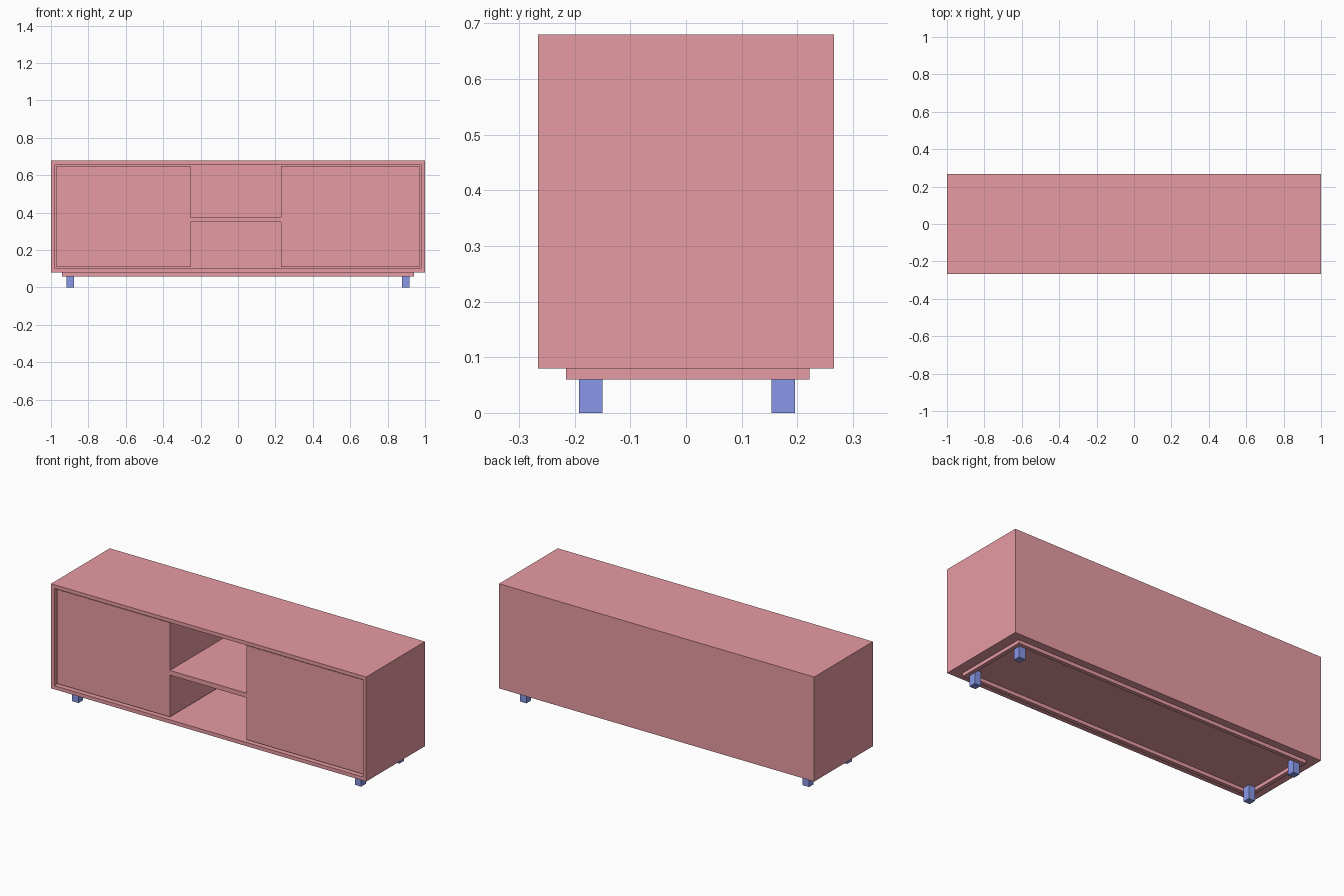
import bpy
import bmesh

if "Cube" in bpy.data.objects:
    bpy.data.objects.remove(bpy.data.objects["Cube"])


def material(name, color):
    m = bpy.data.materials.new(name)
    m.diffuse_color = color
    m.use_nodes = True
    m.node_tree.nodes["Principled BSDF"].inputs["Base Color"].default_value = m.diffuse_color
    return m


RED = material("red_paint", (0.8, 0.33, 0.37, 1))
BLUE = material("blue_paint", (0.25, 0.31, 0.8, 1))


def box(name, x, y, z, mat=RED, wall=0, depth=0):
    """Box from (min, max) ranges; wall/depth hollow it out from the front."""
    bm = bmesh.new()
    bmesh.ops.create_cube(bm, size=1)
    for v in bm.verts:
        v.co = [r[0] if c < 0 else r[1] for c, r in zip(v.co, (x, y, z))]
    bm.normal_update()
    if wall:
        front = min(bm.faces, key=lambda f: f.calc_center_median().y)
        bmesh.ops.inset_region(bm, faces=[front], thickness=wall)
        face = bmesh.ops.extrude_discrete_faces(bm, faces=[front])["faces"][0]
        bmesh.ops.translate(bm, verts=face.verts, vec=(0, depth, 0))
    bmesh.ops.recalc_face_normals(bm, faces=bm.faces)
    mesh = bpy.data.meshes.new(name)
    bm.to_mesh(mesh)
    bm.free()
    mesh.materials.append(mat)
    obj = bpy.data.objects.new(name, mesh)
    bpy.context.collection.objects.link(obj)
    return obj


# Cabinet carcass, open at the front
box("carcass", (-1, 1), (-0.266, 0.266), (0.08, 0.68), wall=0.03, depth=0.512)

# Recessed doors with the dividers behind them
FRONT, BACK = -0.253, 0.246
LEFT, RIGHT = -0.255, 0.23
box("left_door", (-0.97, LEFT), (FRONT, FRONT + 0.025), (0.11, 0.65))
box("right_door", (RIGHT, 0.97), (FRONT, FRONT + 0.025), (0.11, 0.65))
box("left_divider", (LEFT - 0.025, LEFT), (FRONT + 0.025, BACK), (0.11, 0.65))
box("right_divider", (RIGHT, RIGHT + 0.025), (FRONT + 0.025, BACK), (0.11, 0.65))

# Open shelf in the middle
box("shelf", (LEFT, RIGHT), (FRONT, BACK), (0.35, 0.377))

# Base frame of four rails under the carcass
T = 0.022
Y0, Y1 = -0.216, 0.222
box("front_rail", (-0.94, 0.94), (Y0, Y0 + T), (0.06, 0.08))
box("back_rail", (-0.94, 0.94), (Y1 - T, Y1), (0.06, 0.08))
for side, name in ((-1, "left_rail"), (1, "right_rail")):
    xs = sorted((side * 0.94, side * (0.94 - T)))
    box(name, xs, (Y0 + T, Y1 - T), (0.06, 0.08))

# Square legs in the inner corners of the frame
for cy, end in ((-0.171, "front"), (0.175, "back")):
    for cx, side in ((-0.898, "left"), (0.896, "right")):
        box(f"{end}_{side}_leg", (cx - 0.02, cx + 0.02),
            (cy - 0.021, cy + 0.021), (0, 0.08), BLUE)
